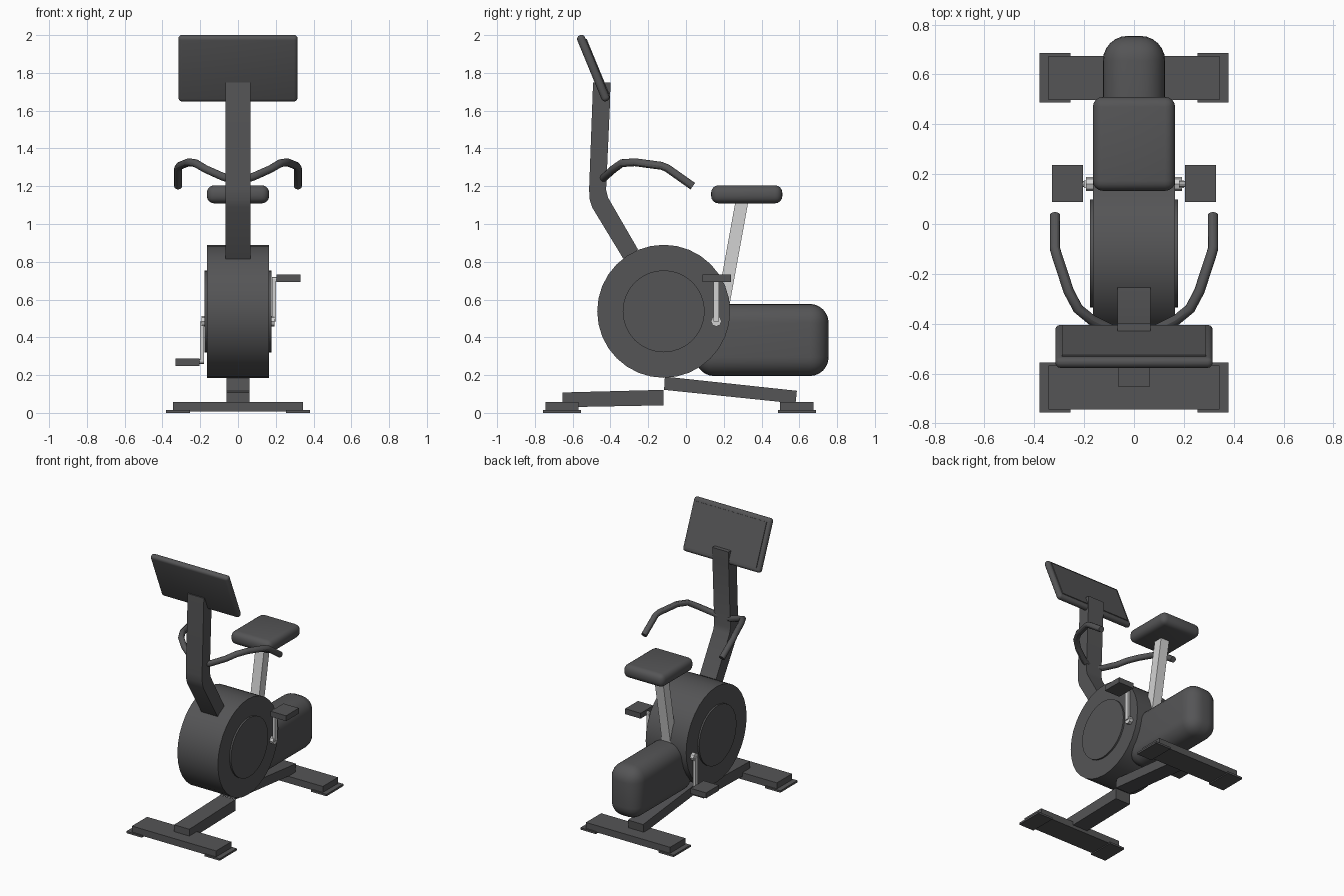
import bpy, bmesh, math
from mathutils import Vector, Matrix

old = bpy.data.objects.get("Cube")
if old:
    bpy.data.objects.remove(old, do_unlink=True)


def material(name, rgb):
    m = bpy.data.materials.new(name)
    m.use_nodes = True
    m.diffuse_color = (*rgb, 1)
    m.node_tree.nodes["Principled BSDF"].inputs["Base Color"].default_value = (*rgb, 1)
    return m


DARK = material("charcoal", (0.09, 0.09, 0.093))
LIGHT = material("light grey metal", (0.65, 0.65, 0.65))
parts = []


def finish(bm, name, mat, bevel=0, segments=4):
    bmesh.ops.recalc_face_normals(bm, faces=bm.faces)
    if bevel:
        bmesh.ops.bevel(bm, geom=bm.edges[:], offset=bevel, segments=segments,
                        profile=0.5, affect='EDGES')
    me = bpy.data.meshes.new(name)
    bm.to_mesh(me)
    bm.free()
    me.materials.append(mat)
    ob = bpy.data.objects.new(name, me)
    bpy.context.collection.objects.link(ob)
    parts.append(ob)
    return ob


def box(name, x, y, z, mat=DARK, bevel=0, segments=4):
    """Box from (low, high) ranges."""
    bm = bmesh.new()
    bmesh.ops.create_cube(bm, size=1)
    for v in bm.verts:
        v.co = [(r[0] + r[1]) / 2 + c * (r[1] - r[0]) for r, c in zip((x, y, z), v.co)]
    return finish(bm, name, mat, bevel, segments)


def cylinder(name, half_width, y, z, radius, mat=DARK, sides=32, x=0):
    """Cylinder lying along the x axis."""
    bm = bmesh.new()
    bmesh.ops.create_cone(bm, cap_ends=True, segments=sides, radius1=radius,
                          radius2=radius, depth=2 * half_width,
                          matrix=Matrix.Translation((x, y, z)) @ Matrix.Rotation(math.pi / 2, 4, 'Y'))
    return finish(bm, name, mat)


def extrude_profile(name, half_width, points, mat=DARK):
    """Side profile of (y, z) points, extruded across x."""
    bm = bmesh.new()
    face = bm.faces.new([bm.verts.new((-half_width, y, z)) for y, z in points])
    new = bmesh.ops.extrude_face_region(bm, geom=[face])["geom"]
    bmesh.ops.translate(bm, vec=(2 * half_width, 0, 0),
                        verts=[g for g in new if isinstance(g, bmesh.types.BMVert)])
    return finish(bm, name, mat)


def tube(name, points, radius, mat=DARK, sides=12):
    """Round bar swept along a path."""
    pts = [Vector(p) for p in points]
    bm = bmesh.new()
    rings = []
    for i, p in enumerate(pts):
        along = (pts[min(i + 1, len(pts) - 1)] - pts[max(i - 1, 0)]).normalized()
        u = along.cross(Vector((0, 0, 1))).normalized()
        w = along.cross(u)
        rings.append([bm.verts.new(p + radius * (u * math.cos(a) + w * math.sin(a)))
                      for a in (2 * math.pi * k / sides for k in range(sides))])
    for a, b in zip(rings, rings[1:]):
        for k in range(sides):
            n = (k + 1) % sides
            bm.faces.new((a[k], a[n], b[n], b[k]))
    bm.faces.new(rings[0])
    bm.faces.new(rings[-1])
    return finish(bm, name, mat)


# Flywheel drum, side covers and rear housing
cylinder("flywheel_drum", 0.165, -0.118, 0.538, 0.352)
cylinder("flywheel_covers", 0.177, -0.118, 0.538, 0.217)
box("rear_housing", (-0.125, 0.125), (0.05, 0.755), (0.195, 0.577), bevel=0.1, segments=6)

# Floor frame: two sloping beams, two cross bars and foot pads
extrude_profile("front_beam", 0.062, [(-0.655, 0.03), (-0.118, 0.04), (-0.118, 0.122), (-0.655, 0.108)])
extrude_profile("rear_beam", 0.062, [(-0.116, 0.122), (0.58, 0.05), (0.587, 0.117), (-0.112, 0.192)])
for end, y in (("front", -0.656), ("rear", 0.587)):
    box(end + "_cross_bar", (-0.343, 0.343), (y - 0.089, y + 0.088), (0.008, 0.058))
    for side, s in (("left", 1), ("right", -1)):
        box(f"{end}_{side}_foot_pad", sorted((s * 0.255, s * 0.38)),
            (y - 0.1, y + 0.1), (0, 0.014))

# Bent mast
extrude_profile("mast", 0.066, [
    (-0.492, 1.748), (-0.4, 1.748), (-0.402, 1.65), (-0.423, 1.18), (-0.413, 1.14),
    (-0.254, 0.865), (-0.328, 0.81), (-0.497, 1.088), (-0.51, 1.13), (-0.513, 1.183)])

# Tilted display with a thin screen on the rider's side
tilt = Matrix.Translation((0, -0.491, 1.825)) @ Matrix.Rotation(math.radians(22.4), 4, 'X')
box("display_body", (-0.316, 0.316), (-0.022, 0.022), (-0.188, 0.188), bevel=0.02).data.transform(tilt)
box("display_screen", (-0.288, 0.288), (0.02, 0.027), (-0.158, 0.158)).data.transform(tilt)

# Seat and seat post
box("seat", (-0.165, 0.165), (0.133, 0.51), (1.109, 1.205), bevel=0.04)
extrude_profile("seat_post", 0.035, [(0.262, 1.12), (0.33, 1.12), (0.23, 0.57), (0.162, 0.57)], LIGHT)

# Handlebars, cranks and pedals
cylinder("crank_axle", 0.192, 0.16, 0.485, 0.028, LIGHT, 8)
for side, s, d in (("left", 1, 1), ("right", -1, -1)):
    tube(side + "_handlebar", [(s * x, y, z) for x, y, z in (
        (0.0, -0.45, 1.225), (0.08, -0.43, 1.25), (0.17, -0.385, 1.29), (0.225, -0.34, 1.322),
        (0.262, -0.27, 1.327), (0.308, -0.13, 1.308), (0.317, -0.1, 1.296),
        (0.317, 0.036, 1.2))], 0.021)
    z = 0.49 + d * 0.218
    box(side + "_crank_arm", sorted((s * 0.18, s * 0.2)), (0.145, 0.175), sorted((0.485, z)), LIGHT)
    cylinder(side + "_pedal_spindle", 0.03, 0.16, z, 0.012, LIGHT, 8, x=s * 0.21)
    box(side + "_pedal", sorted((s * 0.204, s * 0.33)), (0.088, 0.237),
        (z - 0.02 + d * 0.004, z + 0.02 + d * 0.004))

# Smooth the rounded parts, keep edges sharp
bpy.ops.object.select_all(action='DESELECT')
for ob in parts:
    ob.select_set(True)
bpy.context.view_layer.objects.active = parts[0]
bpy.ops.object.shade_smooth_by_angle(angle=math.radians(30))
